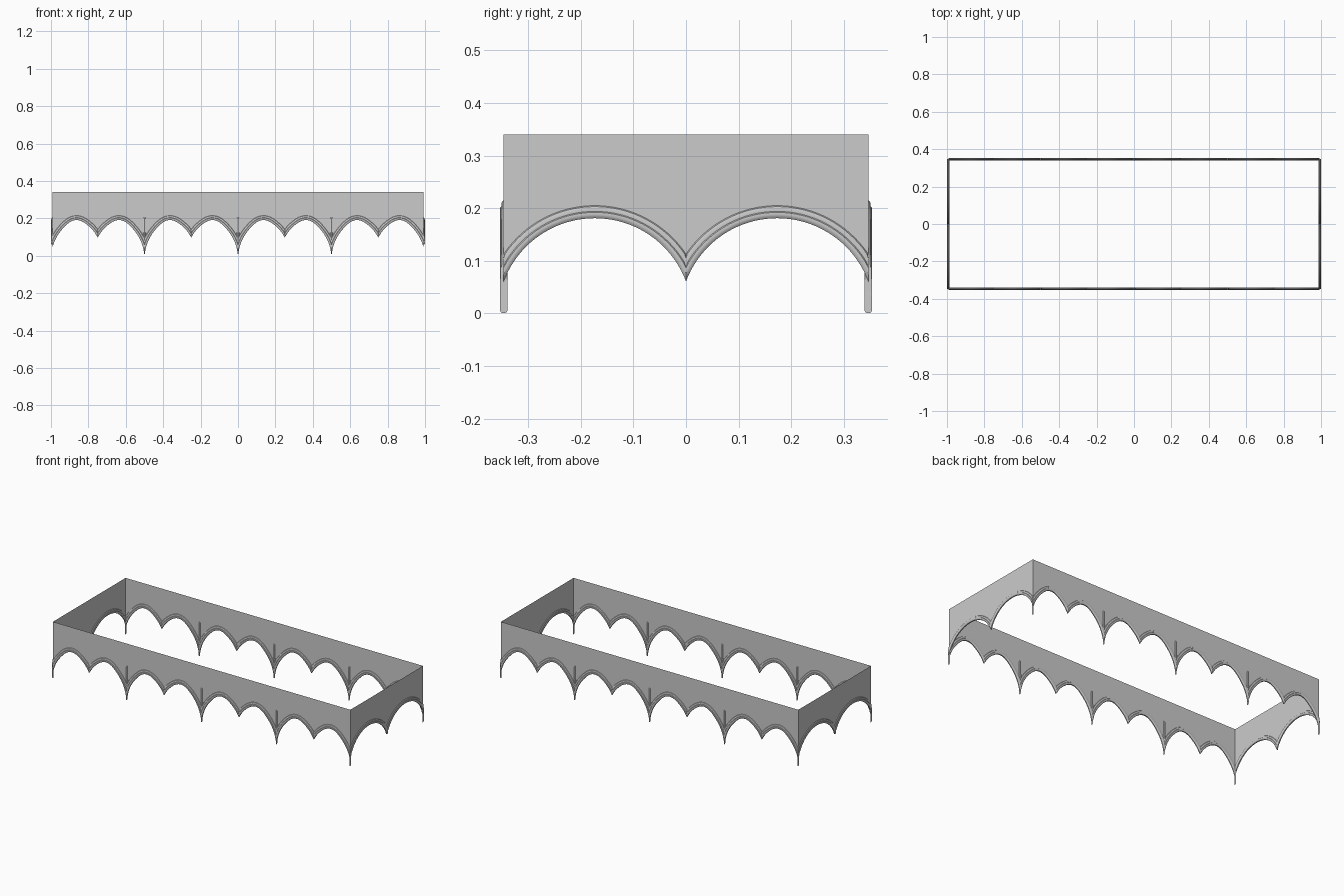
import bpy, bmesh, math
from mathutils import Vector

if "Cube" in bpy.data.objects:
    bpy.data.objects.remove(bpy.data.objects["Cube"])

WX, WY, TOP = 0.993, 0.3465, 0.34      # wall planes and top edge
T = 0.007                              # half depth of the mouldings

# moulding section: (distance above the arch edge, depth either side of wall)
SIDE = [(0.0, 0.003), (0.003, 0.0055), (0.007, 0.007), (0.011, 0.0065),
        (0.013, 0.004), (0.018, 0.0045), (0.022, 0.003), (0.024, 0.0)]
SECTION = SIDE + [(d, -t) for d, t in reversed(SIDE[:-1])]

# half-bay arch of the long walls: tall foot at 0, short cusp at 0.25
LONG = [(0, .008), (.007, .045), (.022, .085), (.048, .127), (.08, .163),
        (.108, .184), (.137, .191), (.166, .184), (.197, .163), (.227, .133), (.25, .098)]


def smooth_path(pts, n=4):
    """Catmull-Rom through the points."""
    p = [Vector(q) for q in pts]
    p = [2 * p[0] - p[1]] + p + [2 * p[-1] - p[-2]]
    out = []
    for i in range(1, len(p) - 2):
        a, b, c, d = p[i - 1:i + 3]
        for k in range(n):
            s = k / n
            out.append(0.5 * (2 * b + (c - a) * s + (2 * a - 5 * b + 4 * c - d) * s * s
                              + (3 * b - a - 3 * c + d) * s ** 3))
    out.append(p[-2])
    return out


def end_path():
    """Round arch of the end walls, centre cusp at 0."""
    r, w = 0.185, WY
    cz = 0.181 - r
    pts = []
    a0 = math.asin(w / 2 / r)
    for i in range(41):
        a = -a0 + 2 * a0 * i / 40
        pts.append(Vector((w / 2 + r * math.sin(a), cz + r * math.cos(a))))
    return pts


def offset(path, d):
    """Path shifted upwards along its normal, held within the bay."""
    lo, hi = path[0].x, path[-1].x
    out = []
    for i, p in enumerate(path):
        t = (path[min(i + 1, len(path) - 1)] - path[max(i - 1, 0)]).normalized()
        q = p + Vector((-t.y, t.x)) * d
        if q.x < lo or q.x > hi:       # mitre at the bay edge
            x = min(max(q.x, lo), hi)
            q = Vector((x, q.y + abs(q.x - x) * 0.5))
        out.append(q)
    return out


def make(name, bm, smooth=False):
    bmesh.ops.remove_doubles(bm, verts=bm.verts, dist=0.00002)
    bmesh.ops.recalc_face_normals(bm, faces=bm.faces)
    me = bpy.data.meshes.new(name)
    bm.to_mesh(me)
    bm.free()
    ob = bpy.data.objects.new(name, me)
    bpy.context.collection.objects.link(ob)
    if smooth:
        bpy.context.view_layer.objects.active = ob
        ob.select_set(True)
        bpy.ops.object.shade_smooth_by_angle(angle=math.radians(35))
        ob.select_set(False)
    return ob


def strips(bm, rows, closed=False):
    vs = [[bm.verts.new(c) for c in r] for r in rows]
    for j in range(len(vs) if closed else len(vs) - 1):
        a, b = vs[j], vs[(j + 1) % len(vs)]
        for i in range(len(a) - 1):
            bm.faces.new((a[i], a[i + 1], b[i + 1], b[i]))


def build_side(name, path, bays, place):
    panel, mould = bmesh.new(), bmesh.new()
    edge = offset(path, 0.008)
    edge[0].x, edge[-1].x = path[0].x, path[-1].x
    for c, m in bays:
        # flat wall above the arch
        strips(panel, [[place(c + m * p.x, 0, p.y) for p in edge],
                       [place(c + m * p.x, 0, TOP) for p in edge]])
        # moulding swept along the arch
        strips(mould, [[place(c + m * p.x, t, p.y) for p in offset(path, d)]
                       for d, t in SECTION], closed=True)
    make(name + "_wall", panel)
    make(name + "_arch_moulding", mould, True)


def build_shafts(name, place):
    """Small tapered shafts above the tall feet."""
    bm = bmesh.new()
    levels = [(.205, .004), (.2, .006), (.125, .006), (.12, .009), (.07, .004), (.03, .001)]
    for x in (-0.5, 0, 0.5):
        rows = []
        for z, w in levels:
            ring = [place(x + w * math.cos(k * math.pi / 4),
                          min(w, T) * math.sin(k * math.pi / 4), z) for k in range(9)]
            rows.append(ring)
        strips(bm, rows)
    bmesh.ops.remove_doubles(bm, verts=bm.verts, dist=0.00002)
    bmesh.ops.holes_fill(bm, edges=bm.edges, sides=8)
    make(name + "_shafts", bm, True)


long_path = smooth_path(LONG)
for p in long_path:
    p.y = max(p.y, 0)
low = min(p.y for p in long_path)
for p in long_path:
    p.y -= low * max(0, 1 - p.y / 0.1)   # feet rest on the ground
long_bays = [(c * 0.5, m) for c in (-2, -1, 0, 1, 2) for m in (-1, 1)
             if abs(c * 0.5 + m * 0.25) < 1]

for s, name in ((-1, "front"), (1, "back")):
    def place(u, t, z, s=s):
        return (max(-WX, min(WX, u)), s * (WY + t), z)
    build_side(name, long_path, long_bays, place)
    build_shafts(name, place)

for s, name in ((-1, "left"), (1, "right")):
    build_side(name, end_path(), [(0, 1), (0, -1)],
               lambda u, t, z, s=s: (s * (WX + t), u, z))
